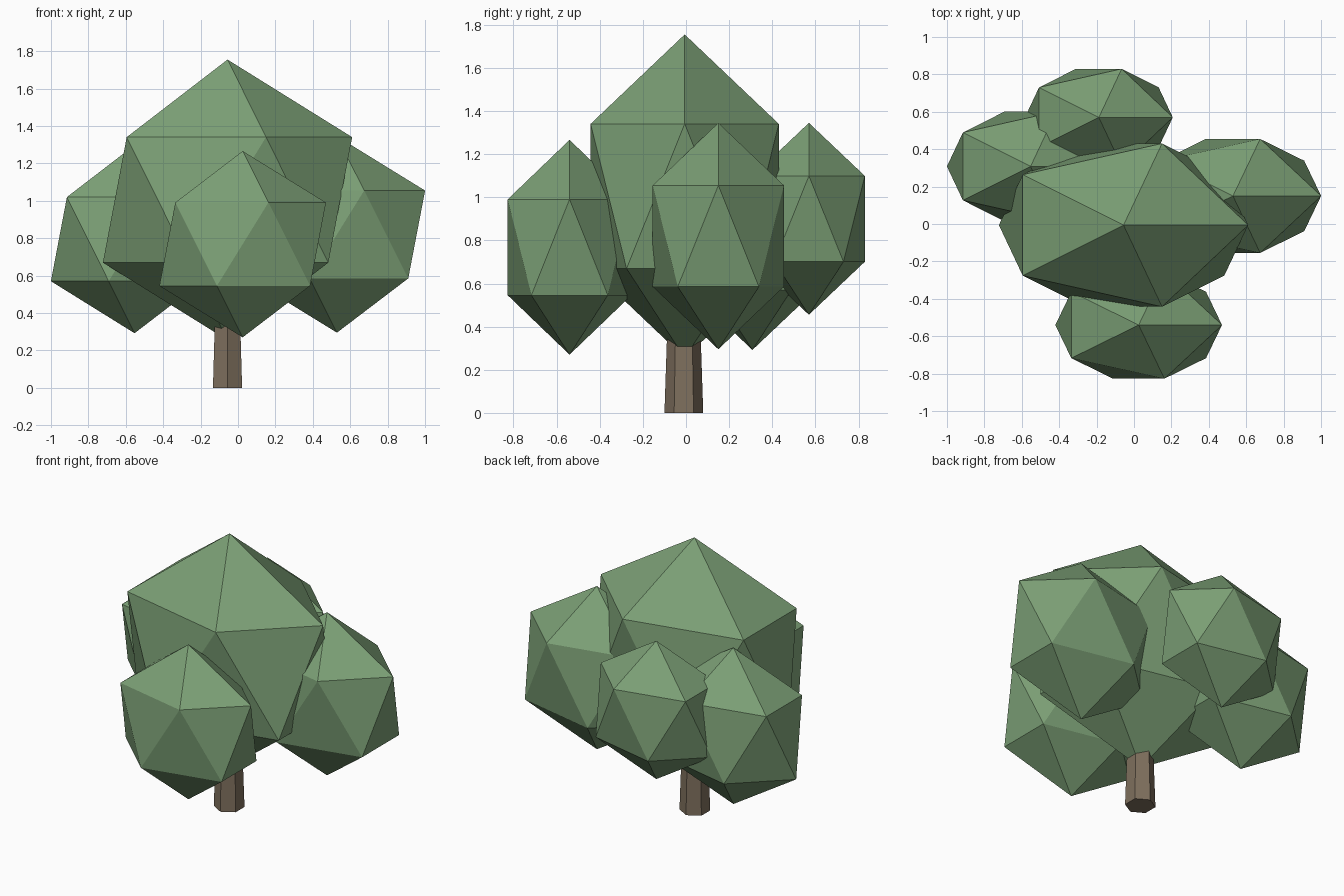
import bpy

# Remove the default cube
cube = bpy.data.objects.get("Cube")
if cube:
    bpy.data.objects.remove(cube, do_unlink=True)


def make_material(name, colour):
    mat = bpy.data.materials.new(name)
    mat.use_nodes = True
    mat.diffuse_color = colour
    bsdf = mat.node_tree.nodes["Principled BSDF"]
    bsdf.inputs["Base Color"].default_value = colour
    bsdf.inputs["Roughness"].default_value = 0.9
    return mat


leaf_green = make_material("leaf_green", (0.20, 0.35, 0.18, 1))
bark_brown = make_material("bark_brown", (0.21, 0.16, 0.11, 1))


def foliage(name, centre, size):
    """A faceted leaf clump: a stretched twenty-sided solid."""
    bpy.ops.mesh.primitive_ico_sphere_add(subdivisions=1, radius=1, location=centre)
    obj = bpy.context.object
    obj.name = name
    obj.scale = size
    bpy.ops.object.transform_apply(location=False, rotation=False, scale=True)
    obj.data.materials.append(leaf_green)


# Trunk: tapered six-sided post reaching into the crown
trunk_height = 0.6
bpy.ops.mesh.primitive_cone_add(vertices=6, radius1=0.09, radius2=0.07,
                                depth=trunk_height,
                                location=(-0.056, -0.01, trunk_height / 2))
trunk = bpy.context.object
trunk.name = "trunk"
trunk.data.materials.append(bark_brown)

# Crown and the four smaller clumps around it
foliage("main_crown", (-0.056, -0.006, 1.005), (0.745, 0.513, 0.75))
foliage("front_clump", (0.025, -0.54, 0.768), (0.498, 0.337, 0.498))
foliage("left_clump", (0.529, 0.15, 0.82), (0.527, 0.358, 0.525))
foliage("right_clump", (-0.553, 0.308, 0.795), (0.5, 0.345, 0.503))
foliage("back_clump", (-0.188, 0.57, 0.9), (0.442, 0.305, 0.445))
